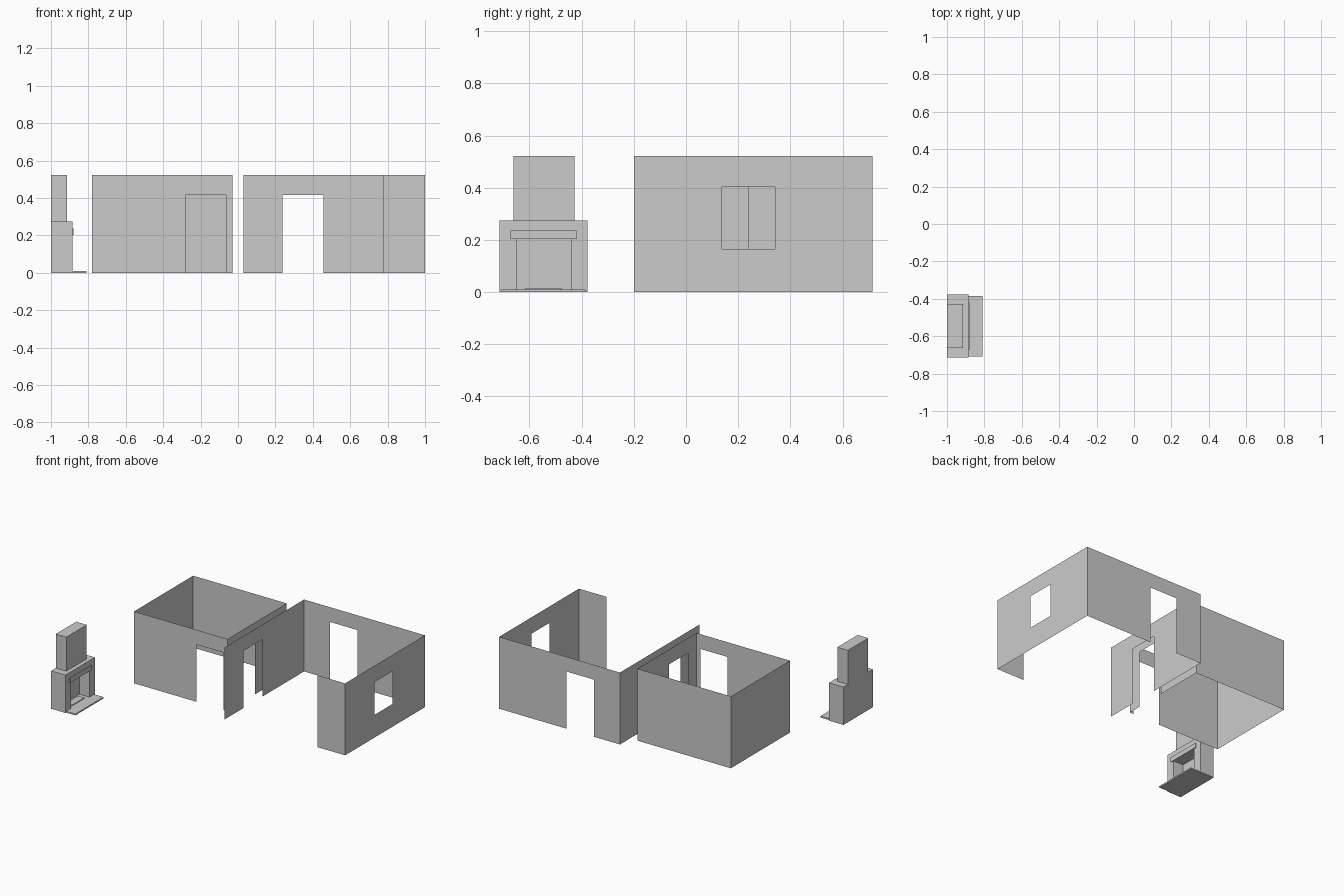
import bpy, bmesh
from mathutils import Vector

if "Cube" in bpy.data.objects:
    bpy.data.objects.remove(bpy.data.objects["Cube"])

H = 0.522          # wall height
DOOR = 0.415       # door head height


def finish(name, bm):
    me = bpy.data.meshes.new(name)
    bm.to_mesh(me)
    bm.free()
    ob = bpy.data.objects.new(name, me)
    bpy.context.collection.objects.link(ob)
    return ob


def wall(name, a, b, hole=None):
    """Paper-thin wall from a to b (plan points); hole = (start, end, sill, head) along it."""
    a, b = Vector(a), Vector(b)
    length = (b - a).length
    d = (b - a) / length
    us, zs = [0, length], [0, H]
    if hole:
        us = [0, hole[0], hole[1], length]
        zs = sorted({0, hole[2], hole[3], H})
    bm = bmesh.new()
    grid = [[bm.verts.new((*(a + d * u), z)) for z in zs] for u in us]
    for i in range(len(us) - 1):
        for j in range(len(zs) - 1):
            if hole and i == 1 and hole[2] <= zs[j] < hole[3]:
                continue
            bm.faces.new((grid[i][j], grid[i + 1][j], grid[i + 1][j + 1], grid[i][j + 1]))
    loose = [v for v in bm.verts if not v.link_faces]
    bmesh.ops.delete(bm, geom=loose, context='VERTS')
    return finish(name, bm)


def box(name, x, y, z):
    bm = bmesh.new()
    bmesh.ops.create_cube(bm, size=1)
    for v in bm.verts:
        v.co = [r[0] if c < 0 else r[1] for c, r in zip(v.co, (x, y, z))]
    return finish(name, bm)


# Small room: closed rectangle with a front door and a side door
L, R, F, B = -0.78, -0.03, -0.078, 0.60
wall("small_room_front", (L, F), (R, F), (-0.28 - L, -0.063 - L, 0, DOOR))
wall("small_room_right", (R, F), (R, B), (0.02 - F, 0.238 - F, 0, DOOR))
wall("small_room_back", (R, B), (L, B))
wall("small_room_left", (L, B), (L, F))

# Large room: mostly open front, side door, back door and window
L, R, F, B = 0.03, 1.0, -0.2, 0.715
wall("large_room_front_return", (0.778, F), (R, F))
wall("large_room_window_wall", (R, F), (R, B), (0.138 - F, 0.341 - F, 0.165, 0.403))
wall("large_room_back", (R, B), (L, B), (R - 0.458, R - 0.238, 0, DOOR))
wall("large_room_left", (L, B), (L, F), (B - 0.238, B - 0.02, 0, DOOR))

# Fireplace: body with recessed firebox, chimney breast, mantel and hearth
body = box("fireplace_body", (-1.0, -0.885), (-0.715, -0.378), (0, 0.275))
cutter = box("firebox_cutter", (-0.965, -0.8), (-0.65, -0.44), (0.01, 0.203))
cutter.hide_render = True
cutter.hide_viewport = True
cut = body.modifiers.new("firebox", 'BOOLEAN')
cut.operation = 'DIFFERENCE'
cut.solver = 'EXACT'
cut.object = cutter

box("chimney_breast", (-1.0, -0.915), (-0.662, -0.428), (0.275, H))
box("mantel", (-0.885, -0.879), (-0.673, -0.42), (0.203, 0.237))
box("hearth", (-0.885, -0.81), (-0.708, -0.386), (0, 0.01))
box("fire_grate", (-0.95, -0.9), (-0.615, -0.477), (0.01, 0.016))
